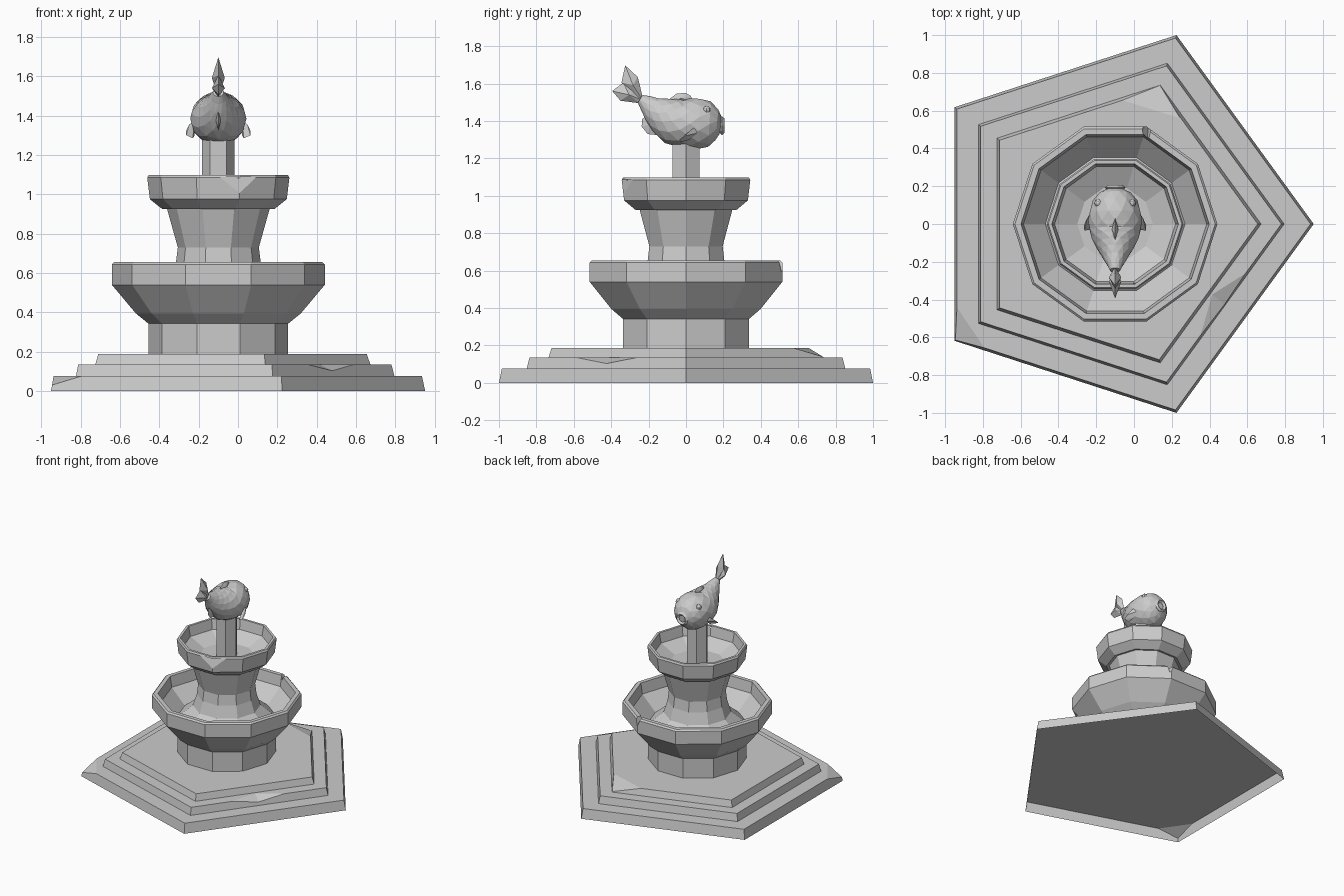
import bpy, bmesh
from math import sin, cos, pi
from mathutils import Vector

if "Cube" in bpy.data.objects:
    bpy.data.objects.remove(bpy.data.objects["Cube"])

CX = -0.1  # fountain axis


def finish(name, bm):
    bmesh.ops.recalc_face_normals(bm, faces=bm.faces[:])
    me = bpy.data.meshes.new(name)
    bm.to_mesh(me)
    bm.free()
    ob = bpy.data.objects.new(name, me)
    bpy.context.collection.objects.link(ob)
    return ob


def lathe(name, profile, n, chips=()):
    """Solid with n sides from (radius, z) pairs, chipped, then opened underneath."""
    bm = bmesh.new()
    rings = [[bm.verts.new((CX + r * cos(2 * pi * i / n), r * sin(2 * pi * i / n), z))
              for i in range(n)] for r, z in profile]
    for a, b in zip(rings, rings[1:]):
        for i in range(n):
            j = (i + 1) % n
            bm.faces.new((a[i], a[j], b[j], b[i]))
    bm.faces.new(rings[0])
    bm.faces.new(rings[-1])
    ob = finish(name, bm)
    for pts in chips:
        chip(ob, pts)
    bm = bmesh.new()
    bm.from_mesh(ob.data)
    low = [f for f in bm.faces if all(abs(v.co.z - profile[0][1]) < 1e-4 for v in f.verts)]
    bmesh.ops.delete(bm, geom=low, context="FACES")
    bm.to_mesh(ob.data)
    bm.free()
    return ob


def chip(ob, pts):
    """Break a piece off an object with the hull of some points."""
    bm = bmesh.new()
    for p in pts:
        bm.verts.new(p)
    bmesh.ops.convex_hull(bm, input=bm.verts[:])
    cutter = finish("chip_cutter", bm)
    cutter.hide_render = True
    mod = ob.modifiers.new("chip", "BOOLEAN")
    mod.operation = "DIFFERENCE"
    mod.solver = "EXACT"
    mod.object = cutter
    bpy.context.view_layer.objects.active = ob
    bpy.ops.object.modifier_apply(modifier=mod.name)
    bpy.data.objects.remove(cutter)


def fin(name, outline, t):
    """Thin fin in the yz plane, thickest in the middle."""
    bm = bmesh.new()
    vs = [bm.verts.new((CX, y, z)) for y, z in outline]
    my = sum(p[0] for p in outline) / len(outline)
    mz = sum(p[1] for p in outline) / len(outline)
    for s in (-1, 1):
        c = bm.verts.new((CX + s * t, my, mz))
        for i in range(len(vs)):
            bm.faces.new((vs[i], vs[(i + 1) % len(vs)], c))
    return finish(name, bm)


# Pentagonal steps, open underneath
lathe("bottom_step", [(1.0515, 0), (1.035, 0.077)], 5,
      [[(-0.955, -0.62, 0.025), (-0.77, -0.675, 0.08), (-0.945, -0.42, 0.08), (-1.1, -0.8, 0.2)]])
lathe("middle_step", [(0.895, 0.077), (0.88, 0.135)], 5,
      [[(0.345, -0.6, 0.137), (0.6, -0.25, 0.137), (0.485, -0.43, 0.1), (0.41, -0.37, 0.137), (0.65, -0.52, 0.18)]])
lathe("top_step", [(0.773, 0.135), (0.755, 0.187)], 5,
      [[(0.137, 0.735, 0.138), (-0.09, 0.655, 0.19), (0.25, 0.55, 0.19), (0.25, 0.85, 0.3)]])

# Pedestal, lower basin, column and upper basin in one profile
lathe("basins", [(0.355, 0.187), (0.355, 0.342), (0.42, 0.395), (0.5415, 0.54), (0.5415, 0.643),
                 (0.53, 0.655), (0.498, 0.655), (0.485, 0.57), (0.37, 0.455), (0.245, 0.56),
                 (0.216, 0.65), (0.206, 0.73), (0.262, 0.93), (0.285, 0.925), (0.348, 0.975),
                 (0.3615, 1.085), (0.354, 1.098), (0.335, 1.098), (0.32, 1.02), (0.2, 0.96)], 10,
      [[(0.02, 0.56, 0.7), (0.11, 0.56, 0.7), (0.08, 0.56, 0.56),
        (0.03, 0.45, 0.7), (0.09, 0.45, 0.7), (0.07, 0.45, 0.63)],
       [(-0.1, -0.346, 1.087), (0.1, -0.283, 1.087), (0.005, -0.342, 0.985), (0.06, -0.5, 1.1)]])

# Spout pillar
lathe("spout_pillar", [(0.083, 0.955), (0.083, 1.3)], 6)

# Fish body: rings along a curved spine (y, z, half width, half height)
spine = [(0.185, 1.375, 0.045, 0.045), (0.165, 1.378, 0.085, 0.085), (0.125, 1.383, 0.118, 0.122),
         (0.07, 1.385, 0.137, 0.138), (0.02, 1.385, 0.143, 0.136), (-0.03, 1.386, 0.139, 0.129),
         (-0.075, 1.4, 0.124, 0.124), (-0.115, 1.42, 0.103, 0.108), (-0.15, 1.442, 0.082, 0.089),
         (-0.185, 1.468, 0.06, 0.066), (-0.215, 1.495, 0.042, 0.045), (-0.245, 1.518, 0.027, 0.025)]
N = 12
bm = bmesh.new()
rings = []
for k, (y, z, w, h) in enumerate(spine):
    a, b = spine[max(k - 1, 0)], spine[min(k + 1, len(spine) - 1)]
    d = Vector((0, b[0] - a[0], (b[1] - a[1]) * 0.8)).normalized()
    up = Vector((0, d.z, -d.y))
    ring = []
    for i in range(N):
        t = 2 * pi * (i + 0.5 * (k % 2)) / N
        ring.append(bm.verts.new(Vector((CX + w * cos(t), y, z)) + up * h * sin(t)))
    rings.append(ring)
for k in range(len(rings) - 1):
    a, b = rings[k], rings[k + 1]
    for i in range(N):
        j = (i + 1) % N
        if k % 2 == 0:
            bm.faces.new((a[i], a[j], b[i]))
            bm.faces.new((a[j], b[j], b[i]))
        else:
            bm.faces.new((a[i], a[j], b[j]))
            bm.faces.new((a[i], b[j], b[i]))
bm.faces.new(rings[0])
bm.faces.new(rings[-1])
finish("fish_body", bm)

# Mouth ring
bpy.ops.mesh.primitive_torus_add(major_segments=10, minor_segments=4, major_radius=0.04,
                                 minor_radius=0.014, location=(CX, 0.192, 1.375), rotation=(pi / 2, 0, 0))
bpy.context.object.name = "fish_mouth"

# Eyes and side fins
for s, side in ((-1, "left"), (1, "right")):
    bpy.ops.mesh.primitive_uv_sphere_add(segments=8, ring_count=6, radius=0.022,
                                         location=(CX + s * 0.088, 0.11, 1.458))
    bpy.context.object.name = side + "_eye"
    bm = bmesh.new()
    for x, y, z in ((0.12, 0.06, 1.375), (0.13, 0.06, 1.335), (0.148, 0.03, 1.355),
                    (0.165, -0.005, 1.32), (0.163, -0.035, 1.3), (0.13, -0.03, 1.285), (0.12, 0.02, 1.3)):
        bm.verts.new((CX + s * x, y, z))
    hull = bmesh.ops.convex_hull(bm, input=bm.verts[:])
    bmesh.ops.delete(bm, geom=[v for v in bm.verts if not v.link_faces], context="VERTS")
    finish(side + "_side_fin", bm)

# Dorsal, belly and tail fins
fin("dorsal_fin", [(0.04, 1.5), (0.025, 1.535), (-0.005, 1.55), (-0.05, 1.546), (-0.085, 1.52), (-0.09, 1.48)], 0.017)
fin("belly_fin", [(-0.12, 1.37), (-0.16, 1.325), (-0.205, 1.33), (-0.237, 1.37), (-0.235, 1.41),
                  (-0.2, 1.435), (-0.15, 1.43)], 0.015)
fin("upper_tail", [(-0.225, 1.5), (-0.258, 1.635), (-0.325, 1.697), (-0.345, 1.605), (-0.265, 1.52)], 0.033)
fin("lower_tail", [(-0.23, 1.51), (-0.265, 1.56), (-0.335, 1.605), (-0.395, 1.56), (-0.35, 1.508),
                   (-0.25, 1.495)], 0.033)
